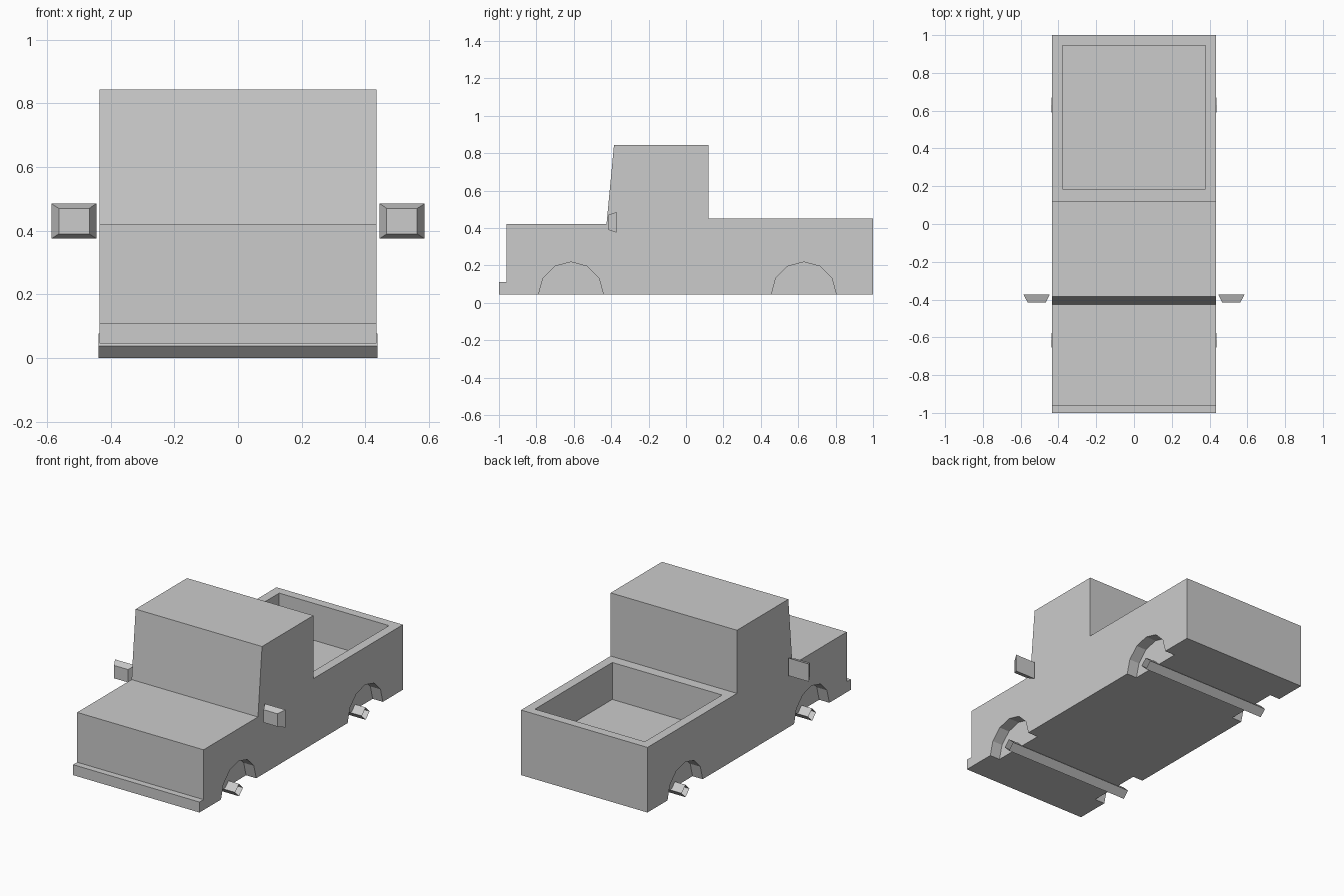
import bpy, bmesh, math

if "Cube" in bpy.data.objects:
    bpy.data.objects.remove(bpy.data.objects["Cube"])

HALF_W = 0.435
AXLES_Y = (-0.615, 0.63)


def finish(name, bm):
    bmesh.ops.recalc_face_normals(bm, faces=bm.faces)
    mesh = bpy.data.meshes.new(name)
    bm.to_mesh(mesh)
    bm.free()
    obj = bpy.data.objects.new(name, mesh)
    bpy.context.collection.objects.link(obj)
    return obj


def loft(name, ring_a, ring_b, caps=True):
    """Skin two matching rings of points, with or without end caps."""
    bm = bmesh.new()
    a = [bm.verts.new(p) for p in ring_a]
    b = [bm.verts.new(p) for p in ring_b]
    n = len(a)
    for i in range(n):
        j = (i + 1) % n
        bm.faces.new((a[i], a[j], b[j], b[i]))
    if caps:
        bm.faces.new(a)
        bm.faces.new(b)
    return finish(name, bm)


def extrude_x(name, profile, x0, x1, caps=True):
    return loft(name, [(x0, y, z) for y, z in profile],
                [(x1, y, z) for y, z in profile], caps)


def circle(y, z, r, sides):
    return [(y + r * math.cos(2 * math.pi * i / sides),
             z + r * math.sin(2 * math.pi * i / sides)) for i in range(sides)]


def rect(x0, x1, z0, z1, y):
    return [(x0, y, z0), (x1, y, z0), (x1, y, z1), (x0, y, z1)]


def cut(target, cutter):
    cutter.hide_render = True
    mod = target.modifiers.new("cut", 'BOOLEAN')
    mod.operation = 'DIFFERENCE'
    mod.solver = 'EXACT'
    mod.object = cutter
    bpy.context.view_layer.objects.active = target
    bpy.ops.object.modifier_apply(modifier=mod.name)
    bpy.data.objects.remove(cutter)


# Body: side profile with bumper step, hood, raked windscreen, cab and bed
body = extrude_x("truck_body", [
    (-1.0, 0.045), (-1.0, 0.11), (-0.96, 0.11), (-0.96, 0.42), (-0.425, 0.42),
    (-0.385, 0.843), (0.12, 0.843), (0.12, 0.45), (1.0, 0.45), (1.0, 0.045),
], -HALF_W, HALF_W)

# Cargo bed recess
cut(body, extrude_x("bed_cutter", [(0.185, 0.22), (0.945, 0.22), (0.945, 0.6), (0.185, 0.6)],
                    -0.378, 0.378))

# Wheel arches, and open-ended square axles set on edge
for label, y in zip(("front", "rear"), AXLES_Y):
    for side in (-1, 1):
        cut(body, extrude_x("arch_cutter", circle(y, 0.045, 0.173, 12),
                            side * 0.365, side * 0.5))
    extrude_x(label + "_axle", circle(y, 0.0385, 0.0385, 4), -0.438, 0.438, caps=False)

# Door mirrors: tapered blocks, narrower at the front
for label, side in (("left", -1), ("right", 1)):
    loft(label + "_mirror",
         rect(side * 0.467, side * 0.563, 0.39, 0.47, -0.415),
         rect(side * 0.445, side * 0.586, 0.375, 0.485, -0.372))
